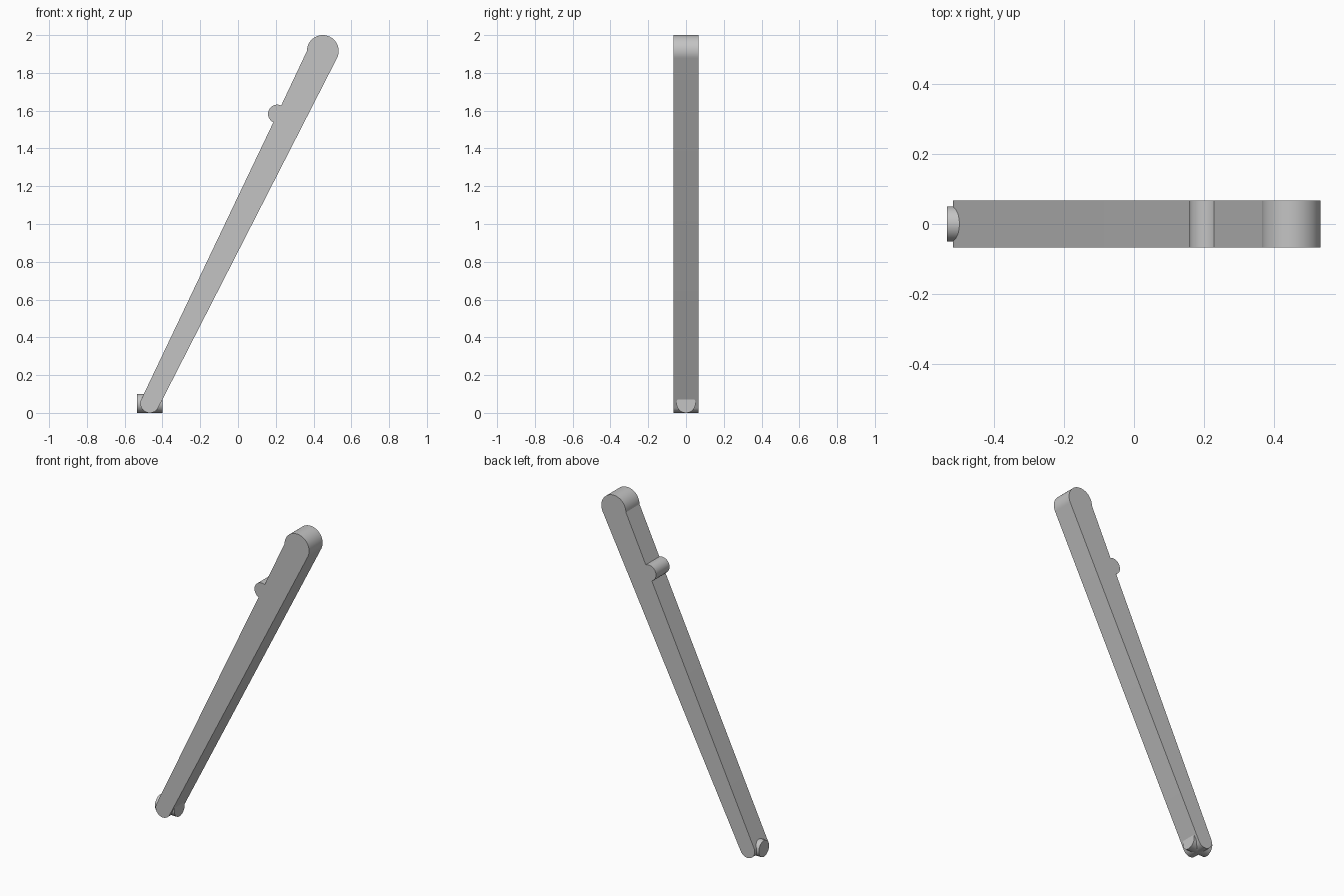
import bpy, bmesh
from math import cos, sin, radians, pi
from mathutils import Matrix

cube = bpy.data.objects.get("Cube")
if cube:
    bpy.data.objects.remove(cube, do_unlink=True)

grey = bpy.data.materials.new("plain grey")
grey.use_nodes = True
colour = (0.55, 0.55, 0.55, 1)
grey.diffuse_color = colour
grey.node_tree.nodes["Principled BSDF"].inputs["Base Color"].default_value = colour

THICK = 0.133
FOOT_X = -0.467


def arc(cx, cz, r, start, end, steps):
    """Points along an arc in the XZ plane, angles in degrees."""
    angles = [radians(start + (end - start) * i / steps) for i in range(steps + 1)]
    return [(cx + r * cos(a), cz + r * sin(a)) for a in angles]


def finish(name, bm):
    bmesh.ops.recalc_face_normals(bm, faces=bm.faces[:])
    mesh = bpy.data.meshes.new(name)
    bm.to_mesh(mesh)
    bm.free()
    mesh.materials.append(grey)
    obj = bpy.data.objects.new(name, mesh)
    bpy.context.collection.objects.link(obj)
    bpy.ops.object.select_all(action='DESELECT')
    obj.select_set(True)
    bpy.context.view_layer.objects.active = obj
    bpy.ops.object.shade_smooth_by_angle(angle=radians(20))


# Tapered lever arm: rounded head, small side nub, rounded foot
outline = (arc(0.449, 1.916, 0.084, -27, 180, 40)
           + arc(0.208, 1.583, 0.049, 65, 245, 28)
           + arc(FOOT_X, 0.05, 0.05, 155, 333, 32))
bm = bmesh.new()
face = bm.faces.new([bm.verts.new((x, -THICK / 2, z)) for x, z in outline])
side = bmesh.ops.extrude_face_region(bm, geom=[face])["geom"]
bmesh.ops.translate(bm, vec=(0, THICK, 0),
                    verts=[g for g in side if isinstance(g, bmesh.types.BMVert)])
finish("lever_arm", bm)

# Pivot pin crossing the foot
bm = bmesh.new()
bmesh.ops.create_cone(bm, cap_ends=True, segments=64, radius1=0.05, radius2=0.05,
                      depth=THICK,
                      matrix=Matrix.Translation((FOOT_X, 0, 0.05)) @ Matrix.Rotation(pi / 2, 4, 'Y'))
finish("pivot_pin", bm)
